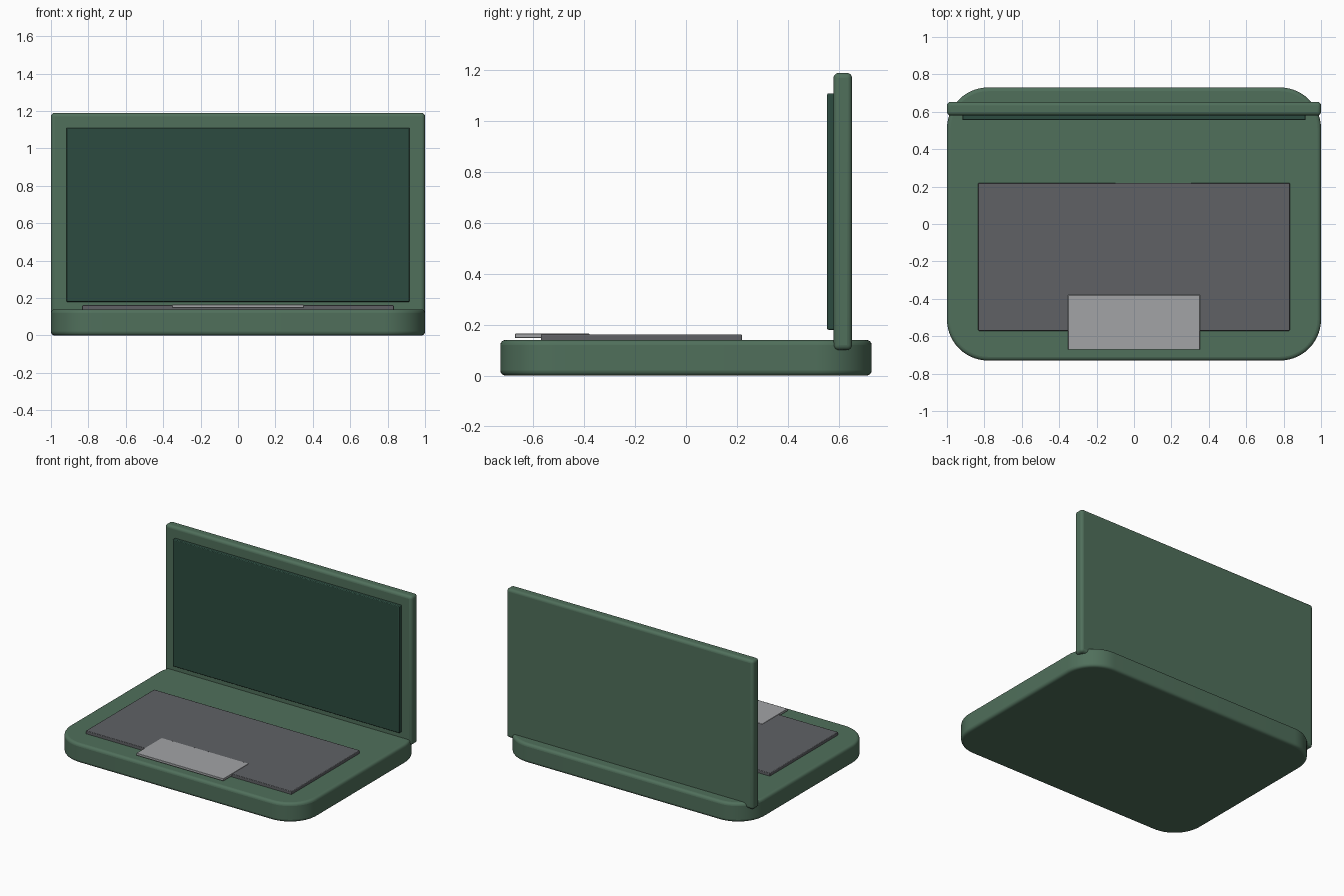
import bpy, bmesh

if "Cube" in bpy.data.objects:
    bpy.data.objects.remove(bpy.data.objects["Cube"])

def material(name, rgb):
    m = bpy.data.materials.new(name)
    m.diffuse_color = (*rgb, 1)
    m.use_nodes = True
    m.node_tree.nodes["Principled BSDF"].inputs["Base Color"].default_value = m.diffuse_color
    return m

def box(name, lo, hi, mat, bevel=0.004, segments=2, corner=0):
    """Box between two corners; 'corner' rounds the upright edges, 'bevel' softens every rim."""
    bm = bmesh.new()
    bmesh.ops.create_cube(bm, size=1)
    for v in bm.verts:
        v.co = [hi[i] if v.co[i] > 0 else lo[i] for i in range(3)]
    if corner:
        upright = [e for e in bm.edges if abs(e.verts[0].co.z - e.verts[1].co.z) > 1e-4]
        bmesh.ops.bevel(bm, geom=upright, offset=corner, offset_type='OFFSET',
                        segments=14, profile=0.5, affect='EDGES')
    mesh = bpy.data.meshes.new(name)
    bm.to_mesh(mesh)
    bm.free()
    ob = bpy.data.objects.new(name, mesh)
    bpy.context.collection.objects.link(ob)
    mesh.materials.append(mat)
    mod = ob.modifiers.new("soft_rim", 'BEVEL')
    mod.width, mod.segments = bevel, segments
    mod.limit_method, mod.angle_limit = 'ANGLE', 0.7
    bpy.ops.object.select_all(action='DESELECT')
    ob.select_set(True)
    bpy.context.view_layer.objects.active = ob
    bpy.ops.object.shade_smooth_by_angle()
    return ob

green = material("case_green", (0.08, 0.16, 0.105))
dark = material("screen_green", (0.025, 0.07, 0.05))
slate = material("slate_grey", (0.115, 0.12, 0.13))
silver = material("silver", (0.36, 0.37, 0.38))

# Body with rounded plan corners
box("base", (-1, -0.73, 0), (1, 0.73, 0.14), green, 0.02, 4, corner=0.22)
# Upright lid and raised display panel
box("lid", (-1, 0.58, 0.10), (1, 0.653, 1.19), green, 0.02, 4)
box("screen", (-0.918, 0.555, 0.18), (0.918, 0.60, 1.11), dark, 0.005)
# Keyboard plate and trackpad overlapping its front edge
box("keyboard", (-0.833, -0.571, 0.13), (0.833, 0.22, 0.162), slate)
box("trackpad", (-0.352, -0.672, 0.148), (0.352, -0.38, 0.165), silver, 0.002)
